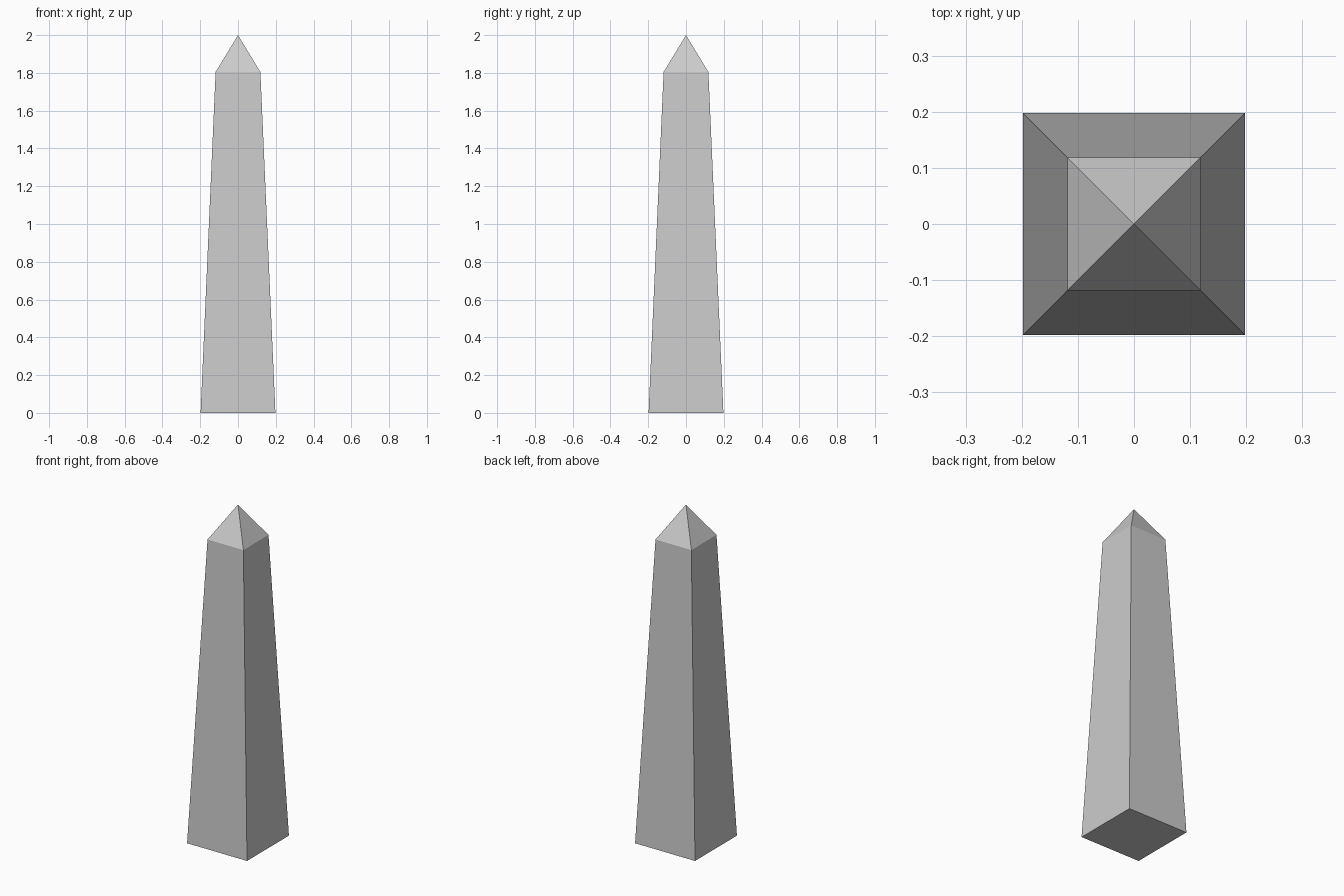
import bpy, bmesh

if "Cube" in bpy.data.objects:
    bpy.data.objects.remove(bpy.data.objects["Cube"])

BASE, SHOULDER = 0.198, 0.1185   # half widths
SHOULDER_Z, TOP_Z = 1.805, 2.0

bm = bmesh.new()


def square_ring(half, z):
    return [bm.verts.new((sx * half, sy * half, z))
            for sx, sy in ((-1, -1), (1, -1), (1, 1), (-1, 1))]


# Tapered shaft with a pyramid tip, closed underneath
bottom = square_ring(BASE, 0)
shoulder = square_ring(SHOULDER, SHOULDER_Z)
apex = bm.verts.new((0, 0, TOP_Z))
bm.faces.new(bottom[::-1])
for i in range(4):
    j = (i + 1) % 4
    bm.faces.new((bottom[i], bottom[j], shoulder[j], shoulder[i]))
    bm.faces.new((shoulder[i], shoulder[j], apex))

mesh = bpy.data.meshes.new("obelisk")
bm.to_mesh(mesh)
bm.free()
bpy.context.collection.objects.link(bpy.data.objects.new("obelisk", mesh))
